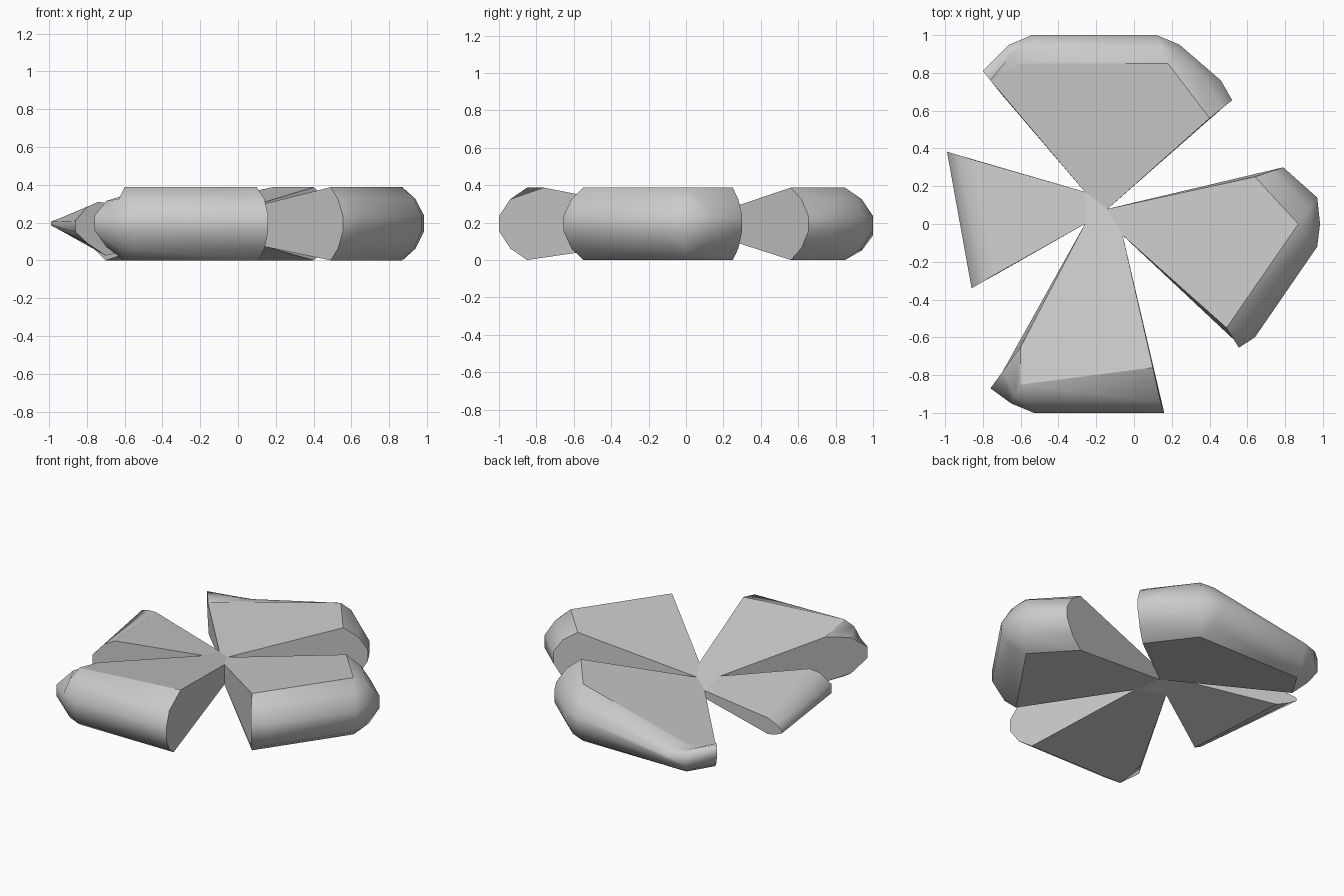
import bpy, bmesh

if "Cube" in bpy.data.objects:
    bpy.data.objects.remove(bpy.data.objects["Cube"])

# Hub corners (x, y, top z, bottom z) shared by neighbouring blades
HUB = [(-.26, .17, .20, .15), (-.14, .08, .225, .155),
       (-.06, -.06, .25, .115), (-.26, .0, .235, .125)]
FULL = (.387, .325, .235, .155, .062, 0)     # heights of a full rim section


def section(top, outer, z=FULL, bottom=None):
    """Rim section running from the top edge round the outside to the bottom edge."""
    bottom = bottom or top
    mid = [b + (o - b) * .6 for b, o in zip(bottom, outer)]
    return [(*p, h) for p, h in zip((top, mid, outer, outer, mid, bottom), z)]


S = section
# Sections run clockwise around each blade's rim when seen from inside the hub
back = [S((.40, .56), (.52, .655)), S((.18, .85), (.46, .76)),
        S((.18, .85), (.24, .95)), S((.18, .85), (.12, 1)),
        S((-.60, .85), (-.54, 1), (.19, .18, .155, .13, .05, 0)),
        S((-.60, .85), (-.66, .95), (.19, .18, .165, .09, .04, 0)),
        S((-.76, .76), (-.80, .81), (.175, .2, .22, .13, .06, 0), (-.70, .685))]

right = [S((.49, -.55), (.555, -.655)), S((.49, -.55), (.64, -.60)),
         S((.87, 0), (.97, -.12)), S((.87, 0), (.985, 0)), S((.87, 0), (.97, .14)),
         S((.64, .25), (.79, .30))]

front = [S((-.60, -.65), (-.76, -.87), (.345, .315, .235, .16, .07, .04)),
         S((-.60, -.85), (-.65, -.95)), S((-.60, -.85), (-.53, -1)),
         S((.10, -.76), (.16, -1), bottom=(.11, -.85))]

left = [S((-.86, .343), (-.99, .383), (.24, .225, .205, .185, .158, .13)),
        S((-.74, -.27), (-.86, -.34), (.31, .285, .21, .15, .09, .025), (-.70, -.25))]

bm = bmesh.new()
cache = {}


def vert(p):
    key = tuple(round(c, 3) for c in p)
    if key not in cache:
        cache[key] = bm.verts.new(key)
    return cache[key]


def face(pts, smooth=False):
    vs = list(dict.fromkeys(vert(p) for p in pts))
    if len(vs) > 2:
        bm.faces.new(vs).smooth = smooth


def hub(i, level):
    h = HUB[i % 4]
    return (h[0], h[1], h[2 + level])


for i, rim in enumerate((back, right, front, left)):
    # rounded rim
    for a, b in zip(rim, rim[1:]):
        for k in range(5):
            face((a[k], a[k + 1], b[k + 1], b[k]), True)
    # flat top and bottom
    for level, k in ((0, 0), (1, 5)):
        face([hub(i, level), hub(i + 1, level)] + [s[k] for s in rim])
    # flat cut sides
    face([hub(i + 1, 0)] + rim[0] + [hub(i + 1, 1)])
    face([hub(i, 0)] + rim[-1] + [hub(i, 1)])
# hub top and bottom
for level in (0, 1):
    face([hub(i, level) for i in range(4)])

bmesh.ops.recalc_face_normals(bm, faces=bm.faces)
mesh = bpy.data.meshes.new("four_blade_body")
bm.to_mesh(mesh)
bm.free()
obj = bpy.data.objects.new("four_blade_body", mesh)
bpy.context.collection.objects.link(obj)
